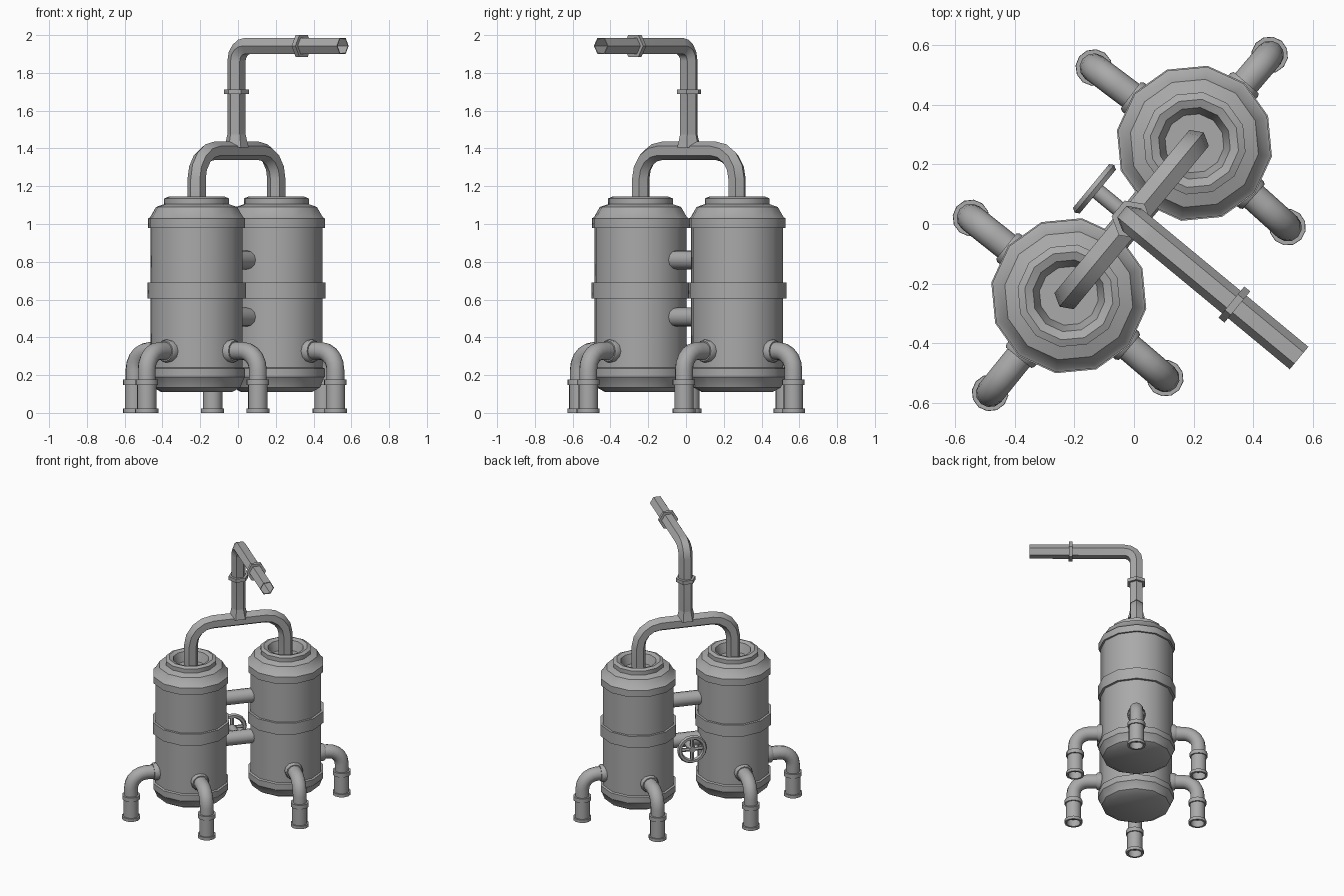
import bpy, bmesh, math
from mathutils import Vector, Matrix

if "Cube" in bpy.data.objects:
    bpy.data.objects.remove(bpy.data.objects["Cube"], do_unlink=True)

grey = bpy.data.materials.new("plain grey metal")
grey.use_nodes = True
colour = (0.4, 0.4, 0.4, 1)
grey.diffuse_color = colour
grey.node_tree.nodes["Principled BSDF"].inputs["Base Color"].default_value = colour

UP = Vector((0, 0, 1))
MID = Vector((-0.008, 0.015, 0))
YAW = math.radians(50.4)


def heading(angle):
    return Vector((math.cos(angle), math.sin(angle), 0))


ALONG = heading(YAW)                    # from tank to tank
OUT = heading(YAW - math.pi / 2)        # spout direction


def finish(name, bm):
    bmesh.ops.recalc_face_normals(bm, faces=bm.faces[:])
    mesh = bpy.data.meshes.new(name)
    bm.to_mesh(mesh)
    bm.free()
    mesh.materials.append(grey)
    obj = bpy.data.objects.new(name, mesh)
    bpy.context.collection.objects.link(obj)
    bpy.ops.object.select_all(action="DESELECT")
    obj.select_set(True)
    bpy.context.view_layer.objects.active = obj
    bpy.ops.object.shade_smooth_by_angle(angle=math.radians(38))
    return obj


def sweep(name, stations, sides, side, phase=0.0):
    """Skin rings given as (centre, tangent, radius); ends are capped."""
    bm = bmesh.new()
    rings = []
    for centre, tangent, radius in stations:
        other = tangent.cross(side)
        ring = []
        for i in range(sides):
            a = phase + 2 * math.pi * i / sides
            ring.append(bm.verts.new(centre + radius * (math.cos(a) * side + math.sin(a) * other)))
        rings.append(ring)
    for r0, r1 in zip(rings, rings[1:]):
        for i in range(sides):
            j = (i + 1) % sides
            bm.faces.new((r0[i], r0[j], r1[j], r1[i]))
    bm.faces.new(rings[0])
    bm.faces.new(rings[-1])
    return finish(name, bm)


def turned(name, base, axis, profile, sides, side, phase=0.0):
    """Turn a (radius, distance) profile about an axis."""
    return sweep(name, [(base + axis * d, axis, r) for r, d in profile], sides, side, phase)


def bend(corner, d0, d1, size, radius, steps):
    """Quarter-turn elbow from direction d0 to d1."""
    centre = corner - d0 * size + d1 * size
    result = []
    for i in range(steps + 1):
        a = math.pi / 2 * i / steps
        s, c = math.sin(a), math.cos(a)
        result.append((centre + size * (d0 * s - d1 * c), d0 * c + d1 * s, radius))
    return result


# Profiles as (radius, height)
TANK = [(0.19, 0.11), (0.235, 0.135), (0.255, 0.185), (0.26, 0.19), (0.26, 0.235), (0.247, 0.24),
        (0.247, 0.605), (0.264, 0.605), (0.264, 0.69), (0.247, 0.69),
        (0.247, 0.98), (0.26, 0.98), (0.26, 1.03), (0.25, 1.035), (0.218, 1.09),
        (0.174, 1.105), (0.174, 1.135), (0.15, 1.145), (0.122, 1.135), (0.1, 1.07)]
FOOT = [(0.046, 0.177), (0.061, 0.177), (0.061, 0.147), (0.052, 0.147), (0.052, 0.022),
        (0.062, 0.022), (0.062, 0.0), (0.047, 0.0), (0.047, 0.05)]

# Tanks, each with three legs given as (degrees, reach)
tanks = {
    "back": (Vector((0.203, 0.271, 0)), [(143, 0.423), (49.6, 0.39), (-42, 0.421)]),
    "front": (Vector((-0.219, -0.241, 0)), [(141.5, 0.42), (231, 0.42), (-40.5, 0.426)]),
}
for label, (centre, legs) in tanks.items():
    turned(label + "_tank", centre, UP, TANK, 12, ALONG)
    for n, (degrees, reach) in enumerate(legs, 1):
        d = heading(math.radians(degrees))
        side = d.cross(UP)
        hip = centre + UP * 0.327
        foot = centre + d * reach
        pipe = [(hip + d * 0.2, d, 0.048)]
        pipe += bend(hip + d * reach, d, -UP, 0.1, 0.048, 5)
        pipe.append((foot + UP * 0.15, -UP, 0.048))
        tag = f"{label}_leg_{n}"
        sweep(tag + "_pipe", pipe, 12, side)
        turned(tag + "_foot", foot, UP, FOOT, 12, side)
        turned(tag + "_collar", hip, d, [(0.061, 0.22), (0.061, 0.258), (0.055, 0.268)], 12, side)

# Straight pipes joining the tanks
for label, z in (("upper", 0.81), ("lower", 0.507)):
    turned(label + "_link_pipe", MID + UP * z, ALONG, [(0.05, -0.12), (0.05, 0.12)], 12, OUT)

# Valve wheel on the lower link pipe
hub = MID + UP * 0.507 - OUT * 0.162
turned("valve_stem", MID + UP * 0.507, -OUT, [(0.027, 0.02), (0.027, 0.15), (0.022, 0.175)], 10, ALONG)
bm = bmesh.new()
segments, rim_sides = 16, 6
rim = []
for i in range(segments):
    a = 2 * math.pi * i / segments
    radial = ALONG * math.cos(a) + UP * math.sin(a)
    rim.append([bm.verts.new(hub + radial * (0.087 + 0.017 * math.cos(b)) + OUT * 0.017 * math.sin(b))
                for b in (2 * math.pi * k / rim_sides for k in range(rim_sides))])
for i in range(segments):
    r0, r1 = rim[i], rim[(i + 1) % segments]
    for k in range(rim_sides):
        m = (k + 1) % rim_sides
        bm.faces.new((r0[k], r0[m], r1[m], r1[k]))
finish("valve_wheel_rim", bm)
for label, axis in (("level", ALONG), ("upright", UP)):
    turned(label + "_wheel_spoke", hub, axis, [(0.013, -0.085), (0.013, 0.085)], 6, OUT)

# Six-sided arch pipe linking the tank tops
R = 0.049
ARCH = 0.331
top = MID + UP * 1.388
arch = [(MID - ALONG * ARCH + UP * 1.06, UP, R)]
arch += bend(top - ALONG * ARCH, UP, ALONG, 0.15, R, 4)
arch += bend(top + ALONG * ARCH, ALONG, -UP, 0.15, R, 4)
arch.append((MID + ALONG * ARCH + UP * 1.06, -UP, R))
sweep("arch_pipe", arch, 6, OUT, math.pi / 6)

# Riser and open-ended spout
SPOUT_Z, REACH = 1.943, 0.73
corner = MID + UP * SPOUT_Z
spout = [(top, UP, R)] + bend(corner, UP, OUT, 0.08, R, 4)
for reach, radius in ((REACH, R), (REACH, R * 0.88), (REACH - 0.15, R * 0.88)):
    spout.append((corner + OUT * reach, OUT, radius))
sweep("riser_and_spout", spout, 6, ALONG)
turned("riser_junction", MID, UP, [(0.066, 1.405), (0.058, 1.435), (R, 1.475)], 6, ALONG)

# Pipe joint rings
RING = [(R, -0.013), (0.068, -0.013), (0.068, 0.013), (R, 0.013)]
turned("riser_ring", MID + UP * 1.7, UP, RING, 6, ALONG)
turned("spout_ring", corner + OUT * 0.448, OUT, RING, 6, ALONG)
